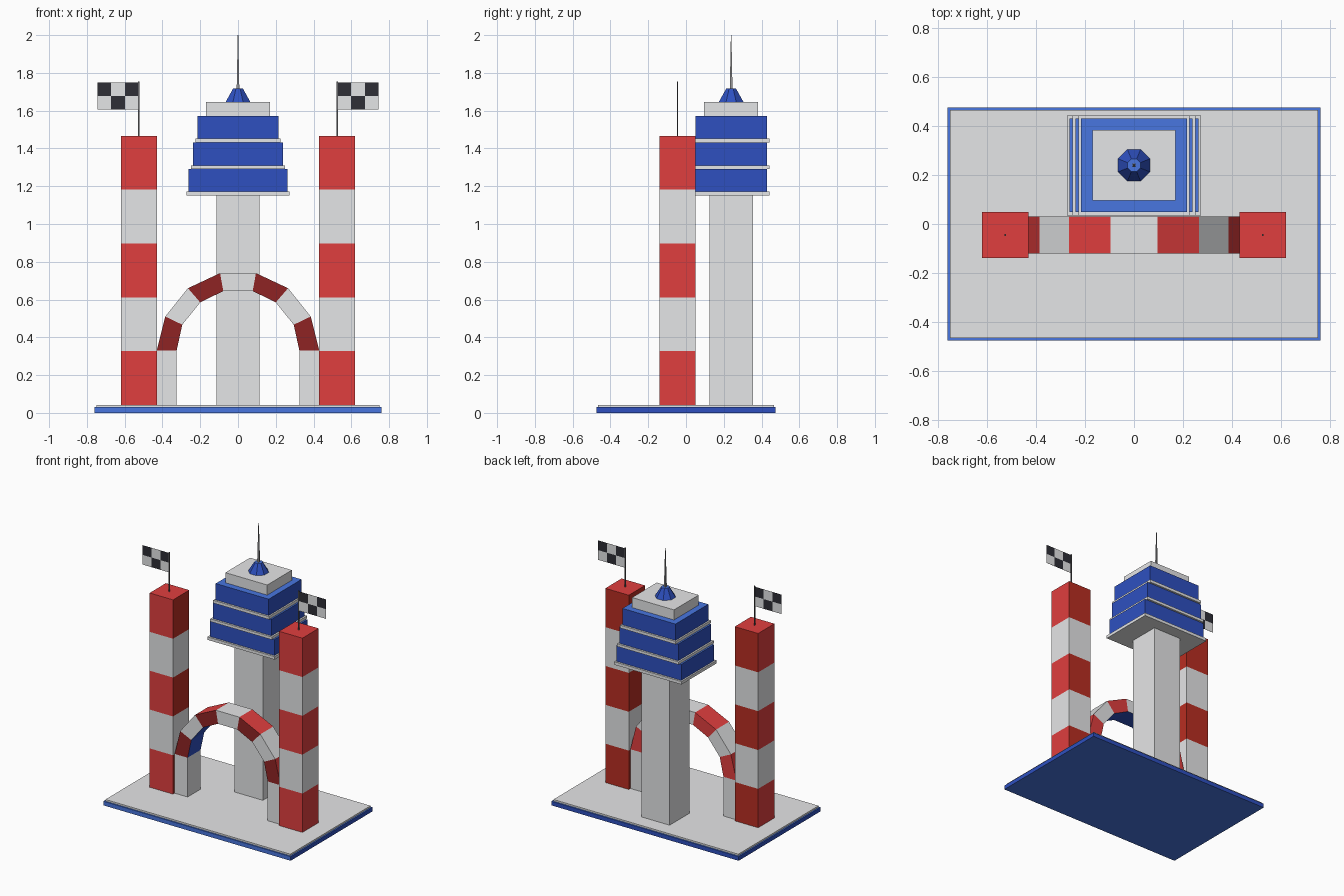
import bpy, bmesh, math

if "Cube" in bpy.data.objects:
    bpy.data.objects.remove(bpy.data.objects["Cube"])


def material(name, r, g, b):
    lin = [((c / 255 + 0.055) / 1.055) ** 2.4 for c in (r, g, b)]
    m = bpy.data.materials.new(name)
    m.diffuse_color = (*lin, 1)
    m.use_nodes = True
    m.node_tree.nodes["Principled BSDF"].inputs["Base Color"].default_value = m.diffuse_color
    return m


WHITE = material("light grey", 229, 230, 231)
RED = material("red", 224, 62, 62)
BRICK = material("brick red", 185, 46, 34)
MAROON = material("dark red", 143, 36, 36)
BLUE = material("blue", 46, 80, 192)
SKY = material("lighter blue", 72, 118, 224)
BLACK = material("near black", 46, 46, 54)
GREY = material("mid grey", 150, 150, 152)
DARK = material("dark grey", 98, 98, 101)


def finish(bm, name, mats):
    bmesh.ops.recalc_face_normals(bm, faces=bm.faces)
    me = bpy.data.meshes.new(name)
    bm.to_mesh(me)
    bm.free()
    for m in mats:
        me.materials.append(m)
    ob = bpy.data.objects.new(name, me)
    bpy.context.collection.objects.link(ob)
    return ob


def add_box(bm, x0, x1, y0, y1, z0, z1, index=0):
    vs = bmesh.ops.create_cube(bm, size=1)["verts"]
    for v in vs:
        v.co = ((x0 + x1) / 2 + v.co.x * (x1 - x0),
                (y0 + y1) / 2 + v.co.y * (y1 - y0),
                (z0 + z1) / 2 + v.co.z * (z1 - z0))
    for f in {f for v in vs for f in v.link_faces}:
        f.material_index = index


def box(name, x0, x1, y0, y1, z0, z1, mats):
    bm = bmesh.new()
    add_box(bm, x0, x1, y0, y1, z0, z1)
    return finish(bm, name, mats)


def cone(name, x, y, z0, z1, r0, r1, sides, mats):
    bm = bmesh.new()
    bmesh.ops.create_cone(bm, cap_ends=True, segments=sides,
                          radius1=r0, radius2=r1, depth=z1 - z0)
    ob = finish(bm, name, mats)
    ob.location = (x, y, (z0 + z1) / 2)
    ob.rotation_euler.z = math.pi / sides
    return ob


def paint(ob, test):
    for p in ob.data.polygons:
        if test(p.normal):
            p.material_index = 1


# Base slab with a pale deck
slab = box("base_slab", -0.76, 0.76, -0.475, 0.475, 0, 0.03, [BLUE, SKY])
paint(slab, lambda n: abs(n.z) > 0.9 or n.y < -0.9)
box("base_deck", -0.75, 0.75, -0.465, 0.465, 0.03, 0.042, [WHITE])

# Striped pillars with flags; red bands are deeper on the back and inner sides
for side, s in (("left", -1), ("right", 1)):
    bm = bmesh.new()
    cx, step = s * 0.525, (1.467 - 0.042) / 5
    corners = [(cx + a * 0.095, -0.045 + b * 0.094)
               for a, b in ((-1, -1), (1, -1), (1, 1), (-1, 1))]
    rings = [[bm.verts.new((x, y, 0.042 + i * step)) for x, y in corners]
             for i in range(6)]
    inside = 3 if s > 0 else 1
    for i in range(5):
        for j in range(4):
            k = (j + 1) % 4
            f = bm.faces.new((rings[i][j], rings[i][k],
                              rings[i + 1][k], rings[i + 1][j]))
            f.material_index = i % 2
            if i % 2 == 0 and j in (2, inside):
                f.material_index = 2
    bm.faces.new(rings[0])
    bm.faces.new(rings[5])
    finish(bm, side + "_pillar", [RED, WHITE, BRICK])

    cone(side + "_flag_pole", cx, -0.045, 1.467, 1.755, 0.005, 0.005, 4, [DARK])
    bm = bmesh.new()
    x0 = cx if s > 0 else cx - 0.22
    w, h = 0.22 / 3, 0.071
    for c in range(3):
        for r in range(2):
            add_box(bm, x0 + c * w, x0 + (c + 1) * w, -0.0455, -0.0445,
                    1.607 + r * h, 1.607 + (r + 1) * h, (c + r) % 2)
    finish(bm, side + "_flag", [WHITE, BLACK])

# Striped faceted arch, dark red in front, blue on the inside of the curve
outer = [(0.43, 0.042), (0.43, 0.33), (0.385, 0.51), (0.265, 0.66), (0.095, 0.74)]
inner = [(0.325, 0.042), (0.325, 0.33), (0.295, 0.467), (0.2, 0.585), (0.078, 0.645)]
outer += [(-x, z) for x, z in reversed(outer)]
inner += [(-x, z) for x, z in reversed(inner)]
bm = bmesh.new()
loops = []
for o, i in zip(outer, inner):
    loops.append([bm.verts.new((p[0], y, p[1]))
                  for p, y in ((o, -0.12), (o, 0.03), (i, 0.03), (i, -0.12))])
last = len(loops) - 2
for n in range(last + 1):
    for j in range(4):
        k = (j + 1) % 4
        f = bm.faces.new((loops[n][j], loops[n][k],
                          loops[n + 1][k], loops[n + 1][j]))
        f.material_index = n % 2
        if j == 2 and 0 < n < last:
            f.material_index = 2
        elif j == 3 and n % 2:
            f.material_index = 3
bm.faces.new(loops[0])
bm.faces.new(loops[-1])
finish(bm, "arch", [WHITE, RED, BLUE, MAROON])

# Control tower: shaft, then ledges and tiers narrowing upwards
TY = 0.239
box("tower_shaft", -0.115, 0.115, TY - 0.115, TY + 0.115, 0.042, 1.15, [WHITE])
ledges = [(0.273, 1.15, 1.172), (0.25, 1.29, 1.31), (0.226, 1.432, 1.453)]
tiers = [(0.262, 1.172, 1.29), (0.238, 1.31, 1.432), (0.215, 1.453, 1.573)]
for n, ((lw, l0, l1), (tw, t0, t1)) in enumerate(zip(ledges, tiers), 1):
    box(f"tower_ledge_{n}", -lw, lw, TY - 0.204, TY + 0.204, l0, l1, [WHITE])
    tier = box(f"tower_tier_{n}", -tw, tw, TY - 0.19, TY + 0.19, t0, t1, [BLUE, SKY])
    paint(tier, lambda nrm: nrm.z > 0.9)
box("tower_roof", -0.17, 0.17, TY - 0.143, TY + 0.143, 1.573, 1.647, [WHITE])

# Roof cone and antenna
top = cone("roof_cone", 0, TY, 1.647, 1.717, 0.07, 0.028, 8, [BLUE, SKY])
paint(top, lambda nrm: nrm.z > 0.9)
cone("antenna", 0, TY, 1.717, 2.0, 0.01, 0.002, 4, [GREY])
